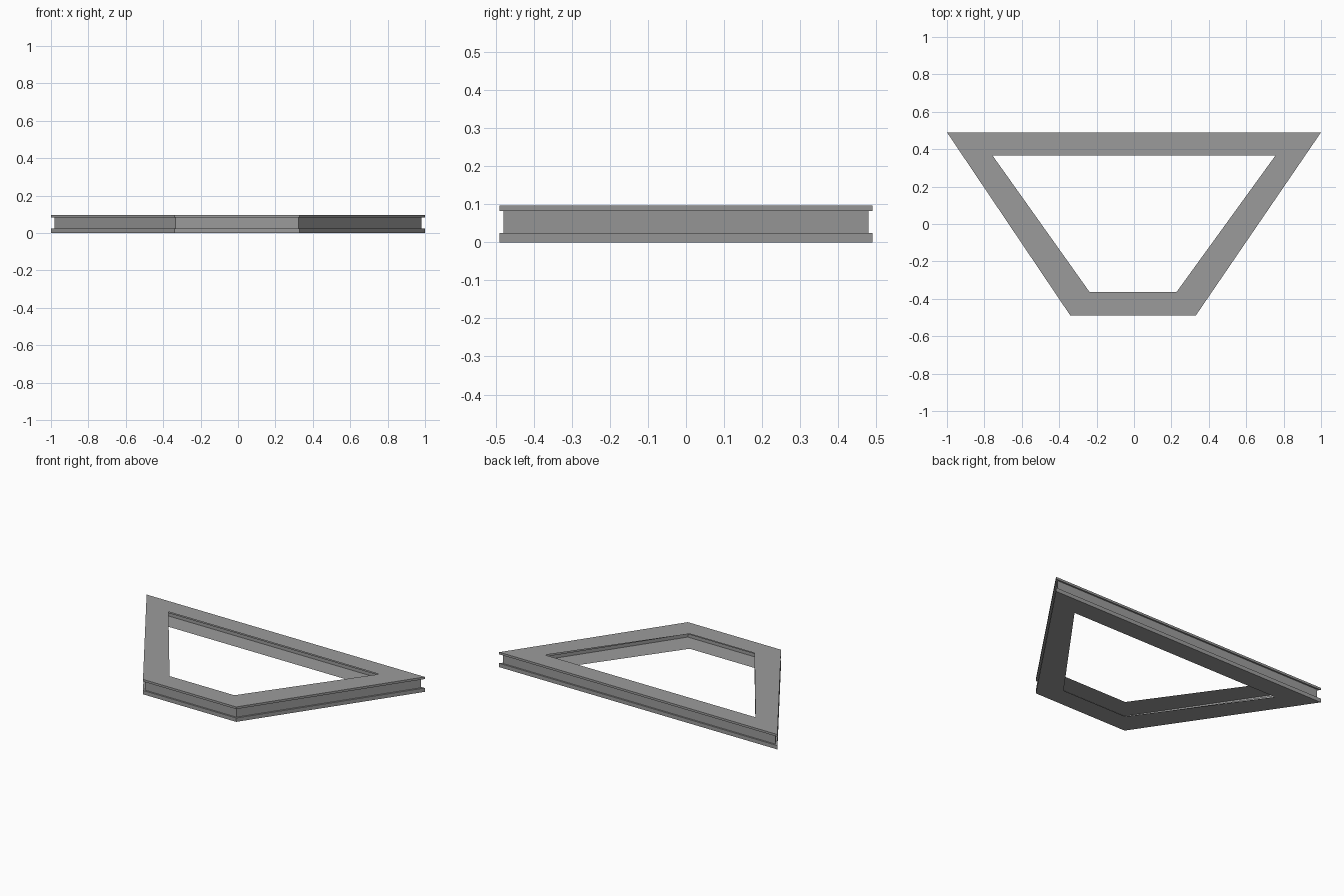
import bpy
import bmesh
from mathutils import Vector

cube = bpy.data.objects.get("Cube")
if cube:
    bpy.data.objects.remove(cube, do_unlink=True)

# One plain grey for the whole frame
grey = bpy.data.materials.new("frame_grey")
grey.use_nodes = True
colour = (0.33, 0.33, 0.33, 1.0)
grey.diffuse_color = colour
grey.node_tree.nodes["Principled BSDF"].inputs["Base Color"].default_value = colour

# Trapezoid outlines, counter-clockwise seen from above
OUTER = [Vector(p) for p in ((-0.34, -0.49), (0.33, -0.49), (1.0, 0.49), (-1.0, 0.49))]
INNER = [Vector(p) for p in ((-0.238, -0.363), (0.228, -0.363), (0.757, 0.367), (-0.757, 0.367))]


def inset(points, distance):
    """Move every side of an outline inwards, keeping mitred corners."""
    result = []
    for i, p in enumerate(points):
        a = (p - points[i - 1]).normalized()
        b = (points[(i + 1) % len(points)] - p).normalized()
        na, nb = Vector((-a.y, a.x)), Vector((-b.y, b.x))
        result.append(p + (na + nb) * distance / (1 + na.dot(nb)))
    return result


# Channel section from the inner bottom edge, round the outside, to the inner top edge.
# The side facing the opening is left open.
HEIGHT, LOW_LIP, HIGH_LIP = 0.097, 0.025, 0.083
CORE = inset(OUTER, 0.0105)
section = [
    (INNER, 0), (OUTER, 0),
    (OUTER, LOW_LIP), (CORE, LOW_LIP),
    (CORE, HIGH_LIP), (OUTER, HIGH_LIP),
    (OUTER, HEIGHT), (INNER, HEIGHT),
]

bm = bmesh.new()
rings = [[bm.verts.new((p.x, p.y, z)) for p in outline] for outline, z in section]
for low, high in zip(rings, rings[1:]):
    for i in range(len(low)):
        j = (i + 1) % len(low)
        bm.faces.new((low[i], low[j], high[j], high[i]))

mesh = bpy.data.meshes.new("channel_frame")
bm.to_mesh(mesh)
bm.free()
mesh.materials.append(grey)
frame = bpy.data.objects.new("channel_frame", mesh)
bpy.context.collection.objects.link(frame)
